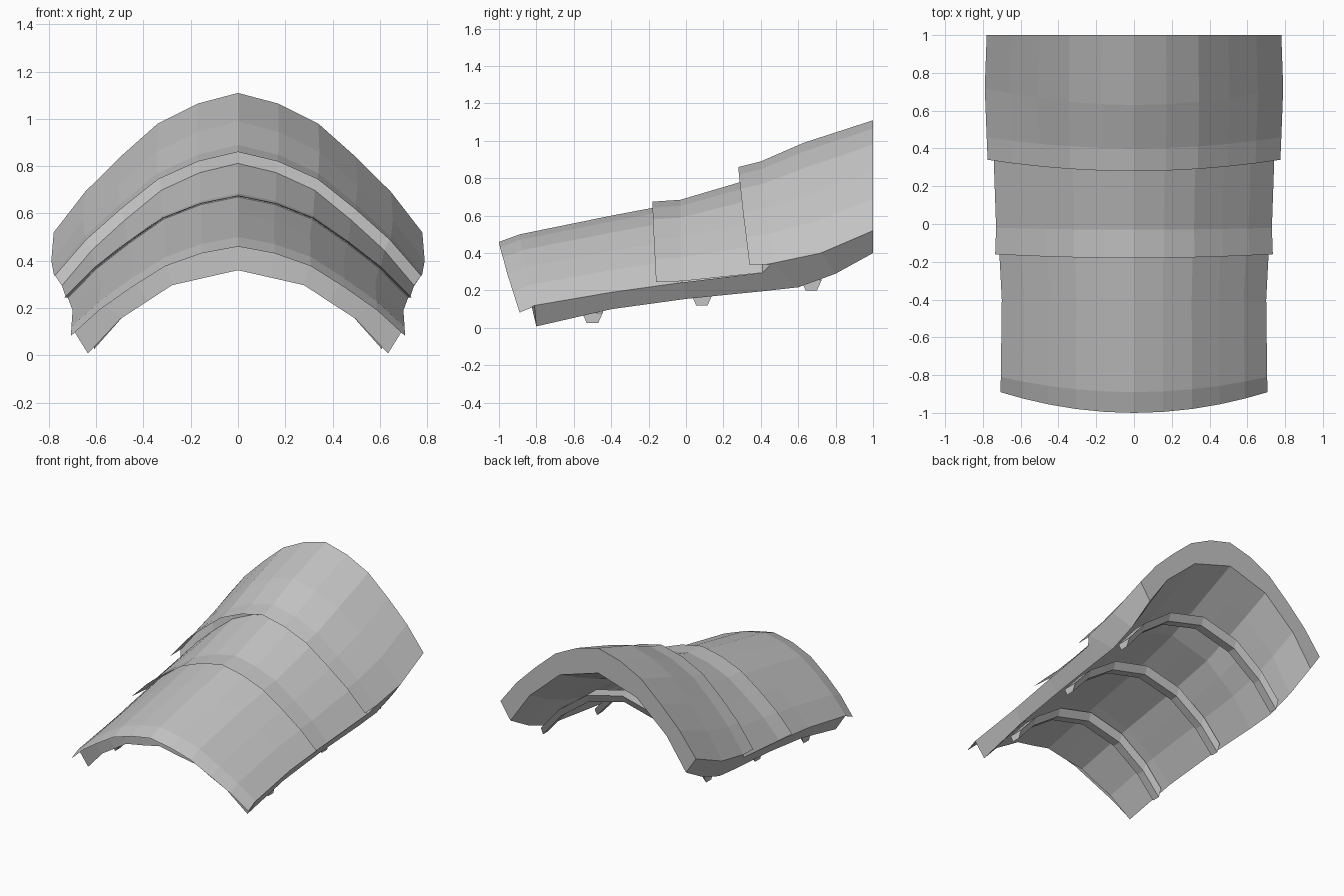
import bpy
import bmesh

cube = bpy.data.objects.get("Cube")
if cube:
    bpy.data.objects.remove(cube, do_unlink=True)

grey = bpy.data.materials.new("plain grey")
grey.use_nodes = True
grey.diffuse_color = (0.55, 0.55, 0.55, 1)
bsdf = next(n for n in grey.node_tree.nodes if n.type == 'BSDF_PRINCIPLED')
bsdf.inputs["Base Color"].default_value = (0.55, 0.55, 0.55, 1)

# Half arches: (width fraction, fraction of the drop from crown to edge)
OUTER = [(0, 0), (.218, .076), (.436, .22), (.64, .46), (.83, .71), (1, 1)]
INNER = [(0, 0), (.22, .09), (.44, .18), (.6, .37), (.78, .58), (1, 1)]


def arch(row, profile):
    """Arch from -x to +x: crown y, edge y, crown z, edge z, half width."""
    y0, y1, z0, z1, half = row
    side = [(u * half, y0 + (y1 - y0) * u * u, z0 + (z1 - z0) * d)
            for u, d in profile]
    return [(-x, y, z) for x, y, z in reversed(side[1:])] + side


def loft(bm, rings, closed=False):
    verts = [[bm.verts.new(p) for p in ring] for ring in rings]
    pairs = list(zip(verts, verts[1:]))
    if closed:
        pairs.append((verts[-1], verts[0]))
    for a, b in pairs:
        for j in range(len(a) - 1):
            bm.faces.new((a[j], a[j + 1], b[j + 1], b[j]))
    return verts


def finish(bm, name):
    mesh = bpy.data.meshes.new(name)
    bm.to_mesh(mesh)
    bm.free()
    mesh.materials.append(grey)
    obj = bpy.data.objects.new(name, mesh)
    bpy.context.collection.objects.link(obj)


# Outer plates; the later two start with a step up from the plate before
front = [(-.89, -.81, .50, .12, .705), (-.4, -.4, .60, .19, .70),
         (-.03, -.02, .67, .243, .72)]
middle = [front[-1], (-.03, -.02, .685, .25, .73),
          (.40, .41, .812, .295, .745)]
rear = [middle[-1], (.40, .46, .89, .345, .78), (.63, .72, .99, .40, .79),
        (1, 1, 1.11, .52, .78)]

# Each plate has a thin wedge overhanging its front
for name, rows, tip, root in (
        ("front_plate", front, (-1, -.89, .46, .082, .707), front[0]),
        ("middle_plate", middle, (-.18, -.16, .675, .245, .735), middle[1]),
        ("rear_plate", rear, (.28, .34, .86, .335, .775), rear[1])):
    bm = bmesh.new()
    loft(bm, [arch(r, OUTER) for r in rows])
    y0, y1, z0, z1, half = root
    under = (y0, y1, z0 - .012, z1 - .005, half - .008)
    loft(bm, [arch(r, OUTER) for r in (under, tip, root)])
    finish(bm, name)

# Inner lining with end caps
lining = [(-.89, -.80, .36, .008, .635), (-.4, -.4, .47, .10, .645),
          (0, 0, .55, .155, .66), (.4, .4, .66, .195, .68),
          (.6, .6, .75, .217, .685), (.8, .8, .84, .29, .69),
          (1, 1, .93, .40, .70)]
inner = [arch(r, INNER) for r in lining]
bm = bmesh.new()
loft(bm, [arch(rear[-1], OUTER)] + inner[::-1] + [arch(front[0], OUTER)])

# Sloping lower rims joining the plates to the lining
rim = [arch(r, OUTER) for r in front + rear]
for end in (0, -1):
    edges = [[inner_ring[end], outer_ring[end]]
             for inner_ring, outer_ring in zip(inner, rim)]
    if end == 0:
        edges.reverse()
    for a, b in zip(edges, edges[1:]):
        bm.faces.new([bm.verts.new(p) for p in (a[0], b[0], b[1], a[1])])
bmesh.ops.remove_doubles(bm, verts=bm.verts, dist=0.0001)
finish(bm, "lining")

# Ribs under the lining, tapered in section, the rear one hanging lower
SECTION = [(.055, -.01), (.03, .045), (-.03, .045), (-.055, -.01)]
for name, y, crown, edge, half in (("front_rib", -.5, .43, .07, .61),
                                   ("middle_rib", .085, .53, .165, .63),
                                   ("rear_rib", .67, .65, .245, .65)):
    rings = [arch((y + dy, y + dy, crown - d, edge - d, half), INNER)
             for dy, d in SECTION]
    bm = bmesh.new()
    verts = loft(bm, rings, closed=True)
    for end in (0, -1):
        bm.faces.new([ring[end] for ring in verts])
    bmesh.ops.recalc_face_normals(bm, faces=bm.faces)
    finish(bm, name)
